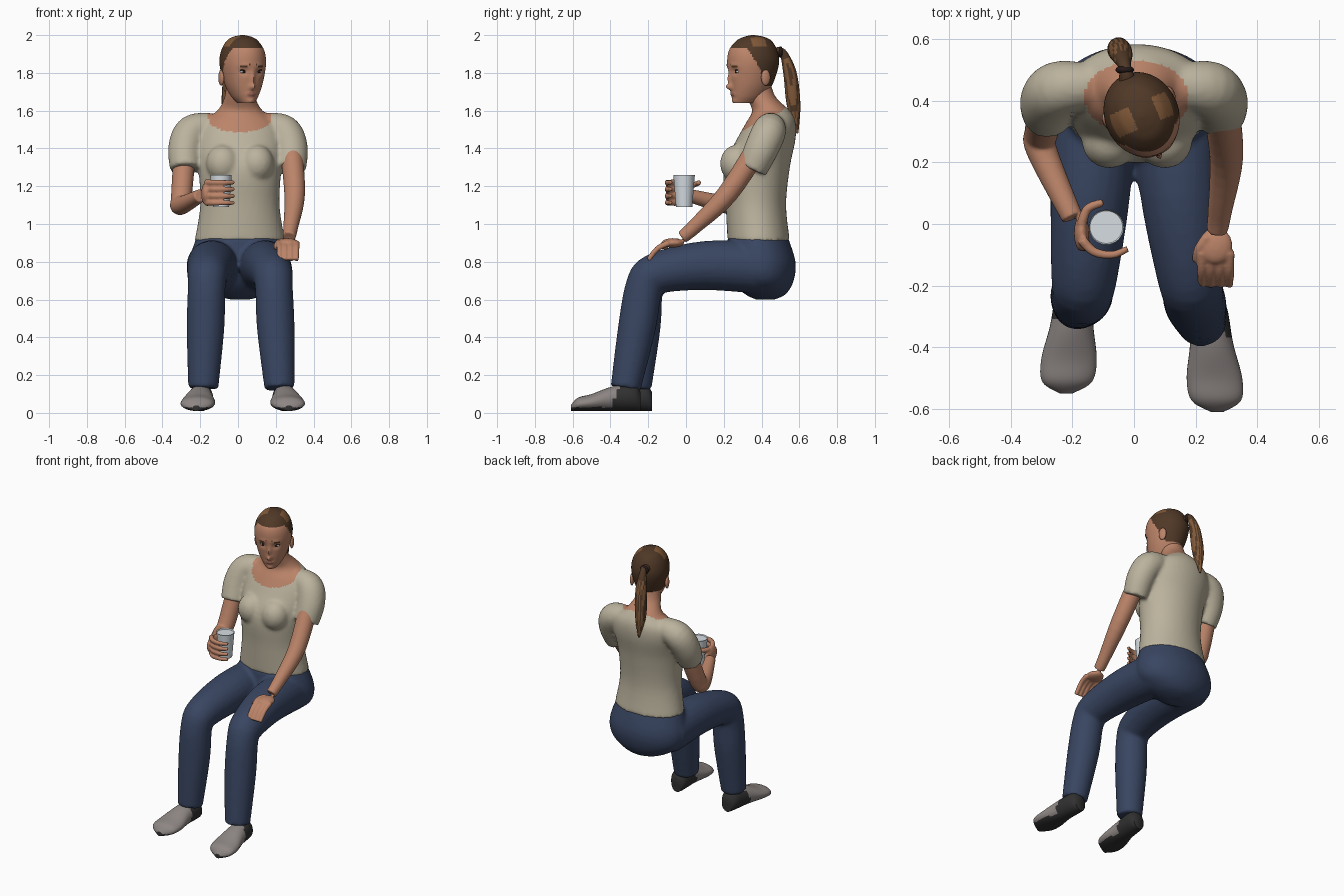
import bpy, bmesh, math
from mathutils import Vector, Matrix

if "Cube" in bpy.data.objects:
    bpy.data.objects.remove(bpy.data.objects["Cube"])


def material(name, *rgb):
    mat = bpy.data.materials.new(name)
    mat.use_nodes = True
    mat.diffuse_color = (*rgb, 1)
    shader = next(node for node in mat.node_tree.nodes if node.type == 'BSDF_PRINCIPLED')
    shader.inputs["Base Color"].default_value = (*rgb, 1)
    return mat


SHIRT = material("beige_cloth", .5, .45, .34)
DENIM = material("blue_denim", .04, .06, .12)
SKIN = material("skin", .5, .23, .14)
HAIR = material("dark_brown_hair", .08, .04, .02)
LIGHT_HAIR = material("light_brown_hair", .22, .1, .04)
WHITE = material("white_cup", .68, .73, .77)
GREY = material("grey_shoe", .27, .24, .23)
BLACK = material("dark_rubber", .03, .03, .03)
LIPS = material("lip_pink", .36, .14, .1)
EYE = material("dark_eye", .02, .01, .01)


def spline(rows, steps):
    """Smooth curve through rows of numbers."""
    rows = [Vector(row) for row in rows]
    padded = [rows[0], *rows, rows[-1]]
    curve = []
    for before, start, end, after in zip(padded, rows, rows[1:], padded[3:]):
        pull_out, pull_in = (end - before) / 2, (after - start) / 2
        for step in range(steps):
            t = step / steps
            ease = t * t * (3 - 2 * t)
            curve.append(start.lerp(end, ease) + pull_out * t * (1 - t) ** 2 - pull_in * t * t * (1 - t))
    return curve + [rows[-1]]


def ring(bm, centre, side, depth, segments):
    angles = [math.tau * k / segments for k in range(segments)]
    return [bm.verts.new(centre + side * math.cos(a) + depth * math.sin(a)) for a in angles]


def bridge(bm, rings):
    """Join successive rings into a closed skin."""
    for lower, upper in zip(rings, rings[1:]):
        for k in range(len(lower)):
            bm.faces.new((lower[k - 1], lower[k], upper[k], upper[k - 1]))
    bm.faces.new(rings[0])
    bm.faces.new(rings[-1])


def stack(bm, x, rows, segments=40, steps=5):
    """Level ellipses from rows of (height, half width, front, back)."""
    rings = []
    for z, width, front, back in spline(rows, steps):
        centre = Vector((x, (front + back) / 2, z))
        rings.append(ring(bm, centre, Vector((width, 0, 0)), Vector((0, (back - front) / 2, 0)), segments))
    bridge(bm, rings)


def tube(bm, rows, segments=24, steps=5):
    """Round limb along rows of (x, y, z, radius)."""
    rows = spline(rows, steps)
    points = [row.to_3d() for row in rows]
    side, rings = Vector((.6, .8, 0)), []
    for i, row in enumerate(rows):
        along = (points[min(i + 1, len(points) - 1)] - points[max(i - 1, 0)]).normalized()
        side = (side - along * side.dot(along)).normalized()
        rings.append(ring(bm, points[i], side * row.w, along.cross(side) * row.w, segments))
    bridge(bm, rings)


def finger(bm, *points):
    tube(bm, [(*point, .017 - .002 * i) for i, point in enumerate(points)])


def ball(bm, location, size):
    place = Matrix.Translation(location) @ Matrix.Diagonal((*size, 1))
    bmesh.ops.create_uvsphere(bm, u_segments=24, v_segments=12, radius=1, matrix=place)


def finish(name, bm, materials, rule=None, voxel=None, place=None):
    """Make the object, fuse overlapping parts if asked, then colour faces by rule."""
    bmesh.ops.recalc_face_normals(bm, faces=bm.faces)
    mesh = bpy.data.meshes.new(name)
    bm.to_mesh(mesh)
    bm.free()
    ob = bpy.data.objects.new(name, mesh)
    bpy.context.collection.objects.link(ob)
    for mat in materials:
        mesh.materials.append(mat)
    if voxel:
        fuse = ob.modifiers.new("fuse", 'REMESH')
        fuse.mode, fuse.voxel_size = 'VOXEL', voxel
        relax = ob.modifiers.new("relax", 'SMOOTH')
        relax.factor, relax.iterations = .5, 5
        graph = bpy.context.evaluated_depsgraph_get()
        mesh = bpy.data.meshes.new_from_object(ob.evaluated_get(graph))
        ob.modifiers.clear()
        ob.data = mesh
    for face in mesh.polygons:
        face.use_smooth = True
        if rule:
            face.material_index = int(rule(face.center))
    mesh.set_sharp_from_angle(angle=math.radians(60))
    if place:
        ob.matrix_world = place


# Shirt with sleeves and neck; the scooped neckline shows skin
def neckline(c):
    return c.z > 1.63 or c.z > 1.47 and math.hypot((c.x - .01) / .17, (c.y - .41) / .12) < 1


bm = bmesh.new()
stack(bm, .01, [(.91, .24, .22, .55), (1.1, .21, .21, .53), (1.3, .22, .2, .55), (1.45, .23, .27, .58),
                (1.54, .2, .32, .58), (1.6, .12, .35, .55), (1.68, .08, .32, .47), (1.8, .07, .3, .44)])
for s in (1, -1):
    ball(bm, (.01 + s * .09, .27, 1.32), (.09, .09, .1))
    tube(bm, [(s * .13, .45, 1.52, .07), (s * .24, .44, 1.49, .09), (s * .28, .4, 1.4, .09),
              (s * .28, .35, 1.29, .08)])
finish("shirt", bm, [SHIRT, SKIN], neckline, voxel=.012)

# Jeans: pelvis and two bent legs fused together
bm = bmesh.new()
stack(bm, .01, [(.6, .05, .37, .47), (.63, .15, .31, .53), (.7, .25, .24, .57), (.8, .27, .21, .58),
                (.93, .23, .22, .54)])
leg = [(.13, .4, .77, .14), (.15, .1, .78, .13), (.18, -.15, .74, .11), (.19, -.22, .67, .1),
       (.2, -.26, .45, .1), (.22, -.32, .13, .08)]
for side, spread, back in ((1, 1, 0), (-1, .6, .1)):
    tube(bm, [(side * (.13 + (x - .13) * spread), y + back * max(0, .7 - z), z, r) for x, y, z, r in leg])
finish("jeans", bm, [DENIM], voxel=.012)

# Shoes with dark heel and sole, from rows of (position, half width, height)
shoe = [(0, .04, .1), (.1, .06, .14), (.4, .07, .13), (.7, .09, .09), (.9, .08, .07), (1, .02, .03)]
for name, heel, toe in (("left_shoe", Vector((.24, -.24)), Vector((.27, -.61))),
                        ("right_shoe", Vector((-.19, -.18)), Vector((-.22, -.55)))):
    bm = bmesh.new()
    rings = []
    for t, width, height in spline(shoe, 6):
        centre = heel.lerp(toe, t).to_3d() + Vector((0, 0, .01 + height / 2))
        rings.append(ring(bm, centre, Vector((width, 0, 0)), Vector((0, 0, height / 2)), 32))
    bridge(bm, rings)
    finish(name, bm, [GREY, BLACK], lambda c: c.z < .03 or c.y > heel.y - .17 + c.z * .4)

# Left arm resting on the thigh
bm = bmesh.new()
tube(bm, [(.28, .39, 1.42, .06), (.3, .22, 1.16, .055), (.28, .05, .99, .04), (.27, -.02, .93, .035)])
ball(bm, (.265, -.07, .9), (.055, .06, .025))
for i in range(4):
    x = .22 + i * .03
    finger(bm, (x, -.09, .9), (x, -.15, .87), (x, -.2, .81))
finger(bm, (.24, -.04, .91), (.21, -.08, .9), (.2, -.12, .87))
finish("left_arm", bm, [SKIN], voxel=.006)

# Right arm bent, hand wrapped around the cup
bm = bmesh.new()
tube(bm, [(-.28, .4, 1.4, .06), (-.3, .3, 1.14, .055), (-.3, .24, 1.1, .05), (-.2, .02, 1.15, .035)])
ball(bm, (-.17, -.03, 1.16), (.025, .06, .06))
for i in range(4):
    z = 1.22 - i * .036
    finger(bm, (-.17, -.05, z), (-.13, -.09, z), (-.07, -.1, z), (-.02, -.08, z))
finger(bm, (-.17, 0, 1.2), (-.15, .05, 1.21), (-.1, .07, 1.22))
finish("right_arm", bm, [SKIN], voxel=.006)

# Cup with a slightly sunken top
bm = bmesh.new()
bmesh.ops.create_cone(bm, cap_ends=True, segments=32, radius1=.043, radius2=.057, depth=.17,
                      matrix=Matrix.Translation((-.09, -.01, 1.175)))
top = max(bm.faces, key=lambda face: face.calc_center_median().z)
bmesh.ops.inset_region(bm, faces=[top], thickness=.004)
bmesh.ops.translate(bm, verts=top.verts, vec=(0, 0, -.008))
finish("cup", bm, [WHITE])

# Head: lofted skull shaped with soft bumps, turned towards its left
turn = Matrix.Translation((.025, .355, 0)) @ Matrix.Rotation(math.radians(23), 4, 'Z')
bumps = {"nose_tip": (0, 1.725, .014, .015, .028), "nose_bridge": (0, 1.765, .011, .03, .015),
         "eye_socket": (.043, 1.806, .02, .014, -.013), "brow": (.04, 1.84, .03, .01, .004),
         "mouth": (0, 1.687, .025, .009, .007), "chin": (0, 1.65, .025, .012, .006)}
bm = bmesh.new()
stack(bm, 0, [(1.64, .04, -.11, .02), (1.68, .07, -.12, .07), (1.75, .1, -.13, .11), (1.85, .12, -.14, .14),
              (1.92, .11, -.13, .13), (1.97, .08, -.09, .1), (1.99, .05, -.05, .06), (2, .01, -.01, .01)], 96, 9)
for v in bm.verts:
    if v.co.y < 0:
        x, z = abs(v.co.x), v.co.z
        for cx, cz, wide, tall, push in bumps.values():
            v.co.y -= push * math.exp(-((x - cx) / wide) ** 2 - ((z - cz) / tall) ** 2)


def head_colour(c):
    x, mouth = abs(c.x), abs(c.z - 1.687)
    if c.z > max(1.73, min(1.93, 1.8 - 1.8 * c.y)):
        highlight = c.z > 1.94 and abs(c.y) < .04 < abs(c.x - .01)
        return 2 if highlight else 1
    if c.y < -.07 and mouth < .01 and x + mouth < .027:
        return 3
    brow = c.y < -.07 and .018 < x < .066 and abs(c.z - 1.842 + x * .08) < .005
    return int(brow)


finish("head", bm, [SKIN, HAIR, LIGHT_HAIR, LIPS], head_colour, place=turn)

# Ears and eyes
for side, s in (("left_", 1), ("right_", -1)):
    for part, mat, x, y, z, size in (("ear", SKIN, .113, .025, 1.775, (.013, .026, .042)),
                                     ("eyeball", WHITE, .043, -.11, 1.806, (.019, .01, .008)),
                                     ("iris", EYE, .043, -.117, 1.806, (.009, .005, .008)),
                                     ("lashes", EYE, .043, -.113, 1.815, (.022, .009, .003))):
        bm = bmesh.new()
        ball(bm, (s * x, y, z), size)
        finish(side + part, bm, [mat], place=turn)

# Ponytail of alternating strands, with a hair tie
bm = bmesh.new()
tube(bm, [(-.02, .46, 1.9, .03), (-.03, .51, 1.91, .02), (-.04, .55, 1.8, .035), (-.05, .57, 1.63, .036),
          (-.05, .59, 1.48, .005)], 30)
finish("ponytail", bm, [HAIR, LIGHT_HAIR], lambda c: c.z < 1.87 and math.sin(c.x * 400) > -.2)
bm = bmesh.new()
ball(bm, (-.03, .5, 1.91), (.03, .015, .03))
finish("hair_tie", bm, [EYE])
